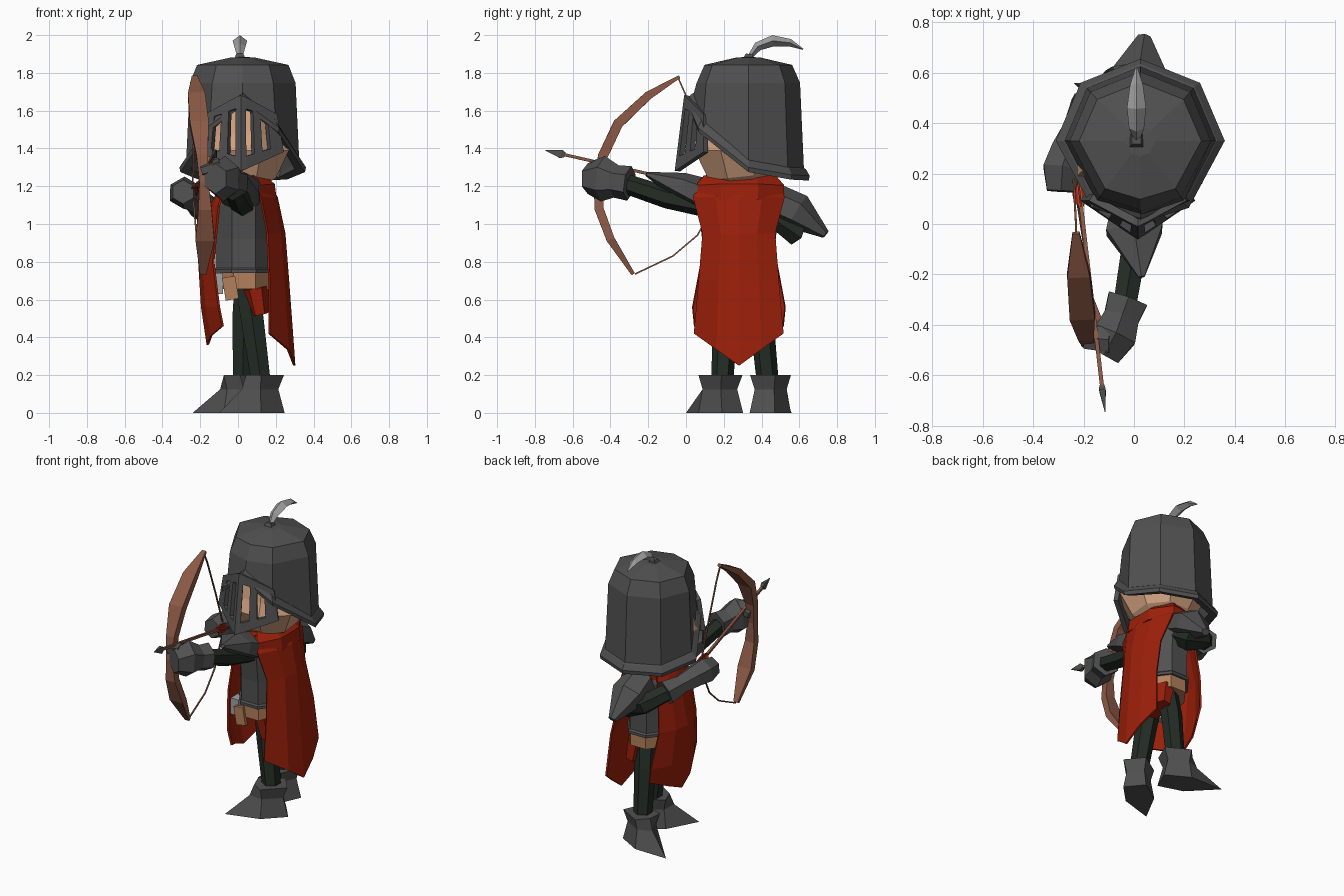
import bpy, bmesh, math
from mathutils import Vector as V

def mat(name, *c):
    m = bpy.data.materials.new(name)
    m.diffuse_color = (*c, 1)
    return m

STEEL = mat("dark steel", .082, .082, .082)
SILVER = mat("light steel", .36, .36, .36)
RED = mat("red cloth", .33, .014, .003)
GREEN = mat("dark green cloth", .017, .025, .018)
WOOD = mat("brown wood", .26, .10, .06)
SKIN = mat("skin", .66, .37, .22)
TAN = mat("tan leather", .45, .22, .105)

def build(name, verts, faces, m, thick=0):
    me = bpy.data.meshes.new(name)
    me.from_pydata([tuple(v) for v in verts], [], faces)
    bm = bmesh.new()
    bm.from_mesh(me)
    bmesh.ops.recalc_face_normals(bm, faces=bm.faces)
    bm.to_mesh(me)
    bm.free()
    ob = bpy.data.objects.new(name, me)
    bpy.context.collection.objects.link(ob)
    me.materials.append(m)
    if thick:
        s = ob.modifiers.new("thickness", "SOLIDIFY")
        s.thickness, s.offset = thick, 0
    return ob

def loft(name, rings, m, caps=True, thick=0):
    n = len(rings[0])
    verts = [p for r in rings for p in r]
    faces = [(i*n+j, i*n+(j+1) % n, (i+1)*n+(j+1) % n, (i+1)*n+j)
             for i in range(len(rings)-1) for j in range(n)]
    if caps:
        faces += [tuple(range(n)), tuple(range(len(verts)-n, len(verts)))]
    return build(name, verts, faces, m, thick)

def tube(name, path, m, n=6, hint=(0, 0, 1), off=.5):
    """Path entries: x, y, z, half width across, half width along the hint."""
    pts = [V(p[:3]) for p in path]
    k = 1 / math.cos(math.pi / n) if off else 1
    rings = []
    for i, p in enumerate(path):
        t = (pts[min(i+1, len(pts)-1)] - pts[max(i-1, 0)]).normalized()
        side = t.cross(V(hint)).normalized()
        up = side.cross(t)
        b = p[4] if len(p) > 4 else p[3]
        rings.append([pts[i] + side*p[3]*k*math.cos(a) + up*b*k*math.sin(a)
                      for a in [(j+off)*math.tau/n for j in range(n)]])
    return loft(name, rings, m)

def sheet(name, cols, rows, point, m, thick, skip=lambda i, j: False):
    verts = [point(u, r) for r in rows for u in cols]
    n = len(cols)
    faces = [(i*n+j, i*n+j+1, (i+1)*n+j+1, (i+1)*n+j)
             for i in range(len(rows)-1) for j in range(n-1) if not skip(i, j)]
    return build(name, verts, faces, m, thick)

# helmet: eight-sided shell whose lower edge climbs towards the face
ANGLES = [math.radians(a) for a in (0, 45, 90, 135, 180, 235, 270, 305)]
def ring(rx, ry, z):
    return [(.025+rx*math.cos(a), .33+ry*math.sin(a), z(k) if callable(z) else z)
            for k, a in enumerate(ANGLES)]

EDGE = [1.29, 1.25, 1.245, 1.25, 1.29, 1.50, 1.64, 1.50]
edge = lambda d: lambda k: EDGE[k] + d
loft("helmet", [ring(.29, .285, edge(.03)), ring(.27, .264, 1.745), ring(.235, .225, 1.835),
                ring(.06, .06, 1.872), ring(.005, .005, 1.874)], STEEL, False, .02)
loft("helmet_rim", [ring(.275, .27, edge(.0)), ring(.285, .28, edge(.06)), ring(.305, .305, edge(.045)),
                    ring(.335, .325, edge(.01)), ring(.33, .32, edge(-.015)),
                    ring(.275, .27, edge(.0))], STEEL, False)

# visor: folded plate with four slots, its sides meeting the rim
cols = [-1]
for w in (.30, .20, .20, .20, .1, .1, .20, .20, .20, .30):
    cols.append(cols[-1] + w)
def visor_point(u, v):
    a = abs(u)
    x = .015 + (.185 + .035*v)*u
    return (x, (.005+.10*a)*(1-v) + (-.045+.15*a)*v, (1.68-.10*a)*(1-v) + (1.28+.10*a)*v)
sheet("visor", cols, (0, .16, .82, 1), visor_point, STEEL, .03,
      lambda i, j: i == 1 and j in (1, 3, 6, 8))

# head with a jaw that slopes in to the neck
tube("head", [(.02, .30, 1.20, .10, .10), (.02, .29, 1.25, .18, .17), (.02, .28, 1.39, .25, .235),
              (.02, .29, 1.45, .235, .215), (.02, .31, 1.65, .2, .2)], SKIN, 8, (0, 1, 0))

# plume and its socket
tube("plume_socket", [(.01, .33, 1.86, .035), (.01, .335, 1.90, .018)], STEEL, 4, (0, 1, 0))
tube("plume", [(.01, .335, 1.88, .012, .012), (.01, .38, 1.94, .024, .03), (.01, .46, 1.97, .03, .038),
               (.01, .55, 1.96, .02, .026), (.01, .62, 1.925, .003, .004)], SILVER, 4, (1, 0, 0), 0)

# torso, belt, hips, collar
Y = (0, 1, 0)
tube("torso_armour", [(.03, .28, .74, .158, .205), (.03, .28, .758, .158, .205), (.03, .28, .768, .15, .195),
                      (.03, .28, .92, .15, .195), (.03, .28, 1.10, .15, .215),
                      (.03, .28, 1.23, .09, .16)], STEEL, 8, Y)
tube("belt", [(.035, .28, .655, .14, .19), (.035, .28, .75, .14, .19)], TAN, 8, Y)
tube("hips", [(.115, .29, .53, .06, .165), (.09, .28, .67, .08, .175)], RED, 8, Y)
tube("collar", [(.05, .285, 1.13, .155, .235), (.05, .285, 1.20, .145, .235),
                (.04, .285, 1.25, .09, .19)], RED, 8, Y)
tube("buckle", [(-.11, .17, .63, .03, .05), (-.11, .17, .74, .03, .05)], SILVER, 4, Y)
tube("belt_strap", [(-.03, .085, .60, .035, .012), (-.05, .085, .72, .035, .012)], TAN, 4, Y)

# cape and front tabard; rows: edge z, centre z, half width, edge x, centre x, sway of the far edge
def cloth(u, r):
    ez, cz, hw, ex, cx, sway = r
    return (cx+(ex-cx)*u*u + sway*max(u, 0)**2, .28+hw*u, cz+(ez-cz)*abs(u))
S = (-1, -.5, 0, .5, 1)
sheet("cape", S, [(1.24, 1.24, .20, .07, .14, 0), (1.14, 1.14, .24, .12, .205, 0),
                  (.95, .95, .19, .155, .245, .02), (.7, .7, .21, .165, .265, .06),
                  (.42, .25, .235, .165, .298, .08)], cloth, RED, .012)
sheet("tabard", S, [(1.22, 1.22, .12, -.05, -.08, 0), (1.10, 1.10, .17, -.10, -.14, 0),
                    (.8, .8, .20, -.13, -.205, 0), (.56, .56, .245, -.10, -.19, 0),
                    (.46, .36, .235, -.08, -.16, 0)], cloth, RED, .012)

# legs, spreading towards the feet
tube("left_leg", [(.05, .23, .66, .06, .06), (.075, .21, .5, .06, .058),
                  (.125, .19, .14, .05, .05)], GREEN, 6, Y)
tube("right_leg", [(.045, .37, .66, .065, .06), (.03, .40, .5, .06, .055),
                   (.025, .435, .14, .05, .05)], GREEN, 6, Y)

# pointed boots, turned to each foot's direction; rows: z, heel, front, tip, half width
def boot(name, cx, cy, tx, ty):
    d = V((tx-cx, ty-cy, 0))
    length = d.length
    d.normalize()
    s = V((-d.y, d.x, 0))
    rings = []
    for z, h, f, tip, w in ((0, -.105, .07, length, .09), (.125, -.075, .06, .13, .07),
                            (.2, -.10, .07, .10, .09)):
        rings.append([V((cx, cy, z)) + d*a + s*b for a, b in
                      ((h, -w*.8), (f, -w), (tip, 0), (f, w), (h, w*.8))])
    loft(name, rings, STEEL)
boot("left_boot", .12, .18, -.10, 0)
boot("right_boot", .025, .445, -.24, .56)

# shoulder plates
tube("left_pauldron", [(.02, .10, 1.15, .10, .08), (.0, -.03, 1.20, .11, .065),
                       (.03, -.21, 1.265, .012, .01)], STEEL)
tube("right_pauldron", [(.02, .46, 1.12, .09, .085), (.02, .59, 1.065, .105, .085),
                        (.04, .74, .945, .025, .02)], STEEL)

# arms and gauntlets
tube("left_arm", [(.03, .13, 1.10, .06), (0, -.1, 1.14, .05), (-.04, -.34, 1.22, .045)], GREEN, 6)
tube("left_gauntlet", [(-.025, -.30, 1.215, .08, .08), (-.05, -.37, 1.225, .07, .075),
                       (-.075, -.44, 1.24, .085, .105), (-.12, -.52, 1.24, .065, .07)], STEEL, 6)
tube("left_fingers", [(-.09, -.46, 1.31, .05, .035), (-.19, -.45, 1.28, .045, .03)], STEEL, 6)
tube("right_arm", [(.04, .44, 1.08, .06), (.03, .58, .96, .065), (-.07, .57, 1.01, .055),
                   (-.20, .44, 1.10, .05)], GREEN, 6)
tube("right_gauntlet", [(-.175, .47, 1.085, .075), (-.225, .38, 1.12, .055), (-.265, .29, 1.15, .065),
                        (-.285, .22, 1.165, .075), (-.29, .13, 1.17, .055)], STEEL, 6)

# bow and drawn string
X = (1, 0, 0)
tube("bow", [(-.23, -.035, 1.78, .008, .014), (-.22, -.20, 1.68, .022, .045), (-.205, -.36, 1.53, .026, .05),
             (-.19, -.44, 1.36, .026, .03), (-.18, -.465, 1.22, .024, .024), (-.175, -.46, 1.08, .024, .035),
             (-.175, -.40, .92, .022, .05), (-.185, -.28, .735, .01, .016)], WOOD, 4, X)
tube("bow_string", [(-.23, -.04, 1.77, .004), (-.23, .0, 1.68, .004), (-.235, .09, 1.45, .004),
                    (-.24, .19, 1.17, .004), (-.22, .06, .94, .004), (-.20, -.07, .83, .004),
                    (-.185, -.27, .735, .004)], WOOD, 4, X)

# arrow
tail, tip = V((-.225, .2, 1.175)), V((-.115, -.745, 1.39))
at = lambda f: tuple(tail.lerp(tip, f))
tube("arrow_shaft", [(*at(0), .008), (*at(.93), .008)], WOOD, 4)
tube("arrow_head", [(*at(.89), .010, .012), (*at(.91), .013, .023), (*at(1), .001)], STEEL, 4)
for name, a, b in (("flat", .028, .004), ("upright", .004, .028)):
    tube("fletching_"+name, [(*at(.02), a, b), (*at(.1), a, b), (*at(.15), .004, .004)], RED, 4)
